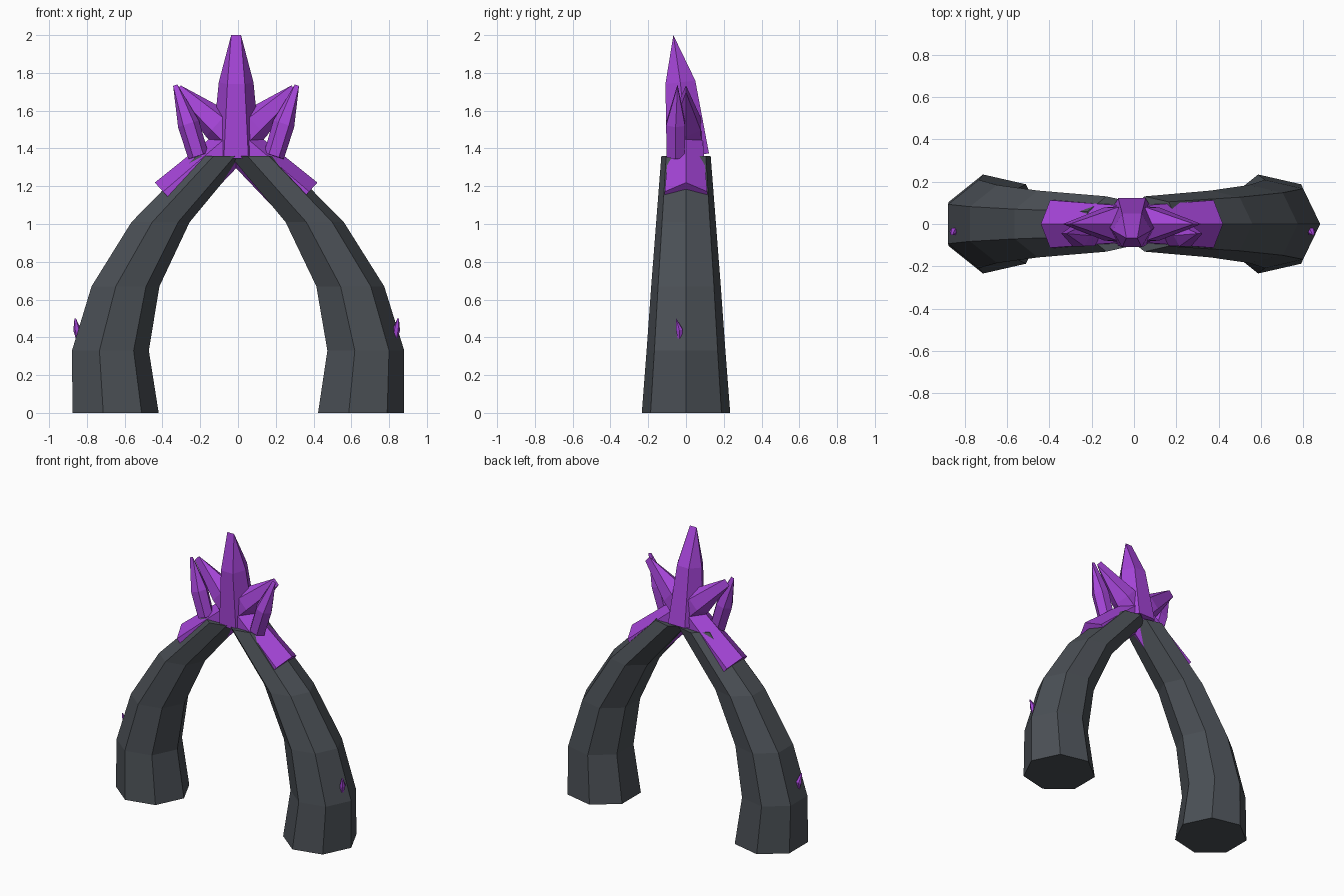
import bpy, bmesh, math
from mathutils import Vector

if "Cube" in bpy.data.objects:
    bpy.data.objects.remove(bpy.data.objects["Cube"])

def material(name, rgb):
    m = bpy.data.materials.new(name)
    m.diffuse_color = (*rgb, 1)
    m.use_nodes = True
    m.node_tree.nodes["Principled BSDF"].inputs["Base Color"].default_value = m.diffuse_color
    return m

STONE = material("dark_stone", (0.07, 0.08, 0.092))
PURPLE = material("purple_crystal", (0.38, 0.06, 0.69))
CX = -0.01  # mirror plane of the arch

def loft(name, rings, mat):
    """Skin equal-length rings of points and cap both ends."""
    bm = bmesh.new()
    vs = [[bm.verts.new(p) for p in ring] for ring in rings]
    n = len(vs[0])
    for a, b in zip(vs, vs[1:]):
        for i in range(n):
            j = (i + 1) % n
            bm.faces.new((a[i], a[j], b[j], b[i]))
    bm.faces.new(vs[0][::-1])
    bm.faces.new(vs[-1])
    bmesh.ops.remove_doubles(bm, verts=bm.verts, dist=1e-4)
    bmesh.ops.recalc_face_normals(bm, faces=bm.faces)
    me = bpy.data.meshes.new(name)
    bm.to_mesh(me)
    bm.free()
    me.materials.append(mat)
    ob = bpy.data.objects.new(name, me)
    bpy.context.collection.objects.link(ob)
    return ob

def crystal(name, base, mid, tip, r0, r1, rt):
    """Six-sided crystal with a chisel-edged tip."""
    base, mid, tip = Vector(base), Vector(mid), Vector(tip)
    d = (tip - base).normalized()
    v = Vector((0, 1, 0))
    v = (v - d * v.dot(d)).normalized()
    u = v.cross(d)
    ang = [math.radians(60 * i) for i in range(6)]
    ring = lambda c, r: [c + u * r * math.cos(a) + v * r * math.sin(a) for a in ang]
    edge = [tip + u * math.copysign(rt, math.cos(a)) for a in ang]
    return loft(name, [ring(base, r0), ring(mid, r1), edge], PURPLE)

# Seven-sided curved legs: (centre offset, height, radius)
PATH = [(0.65, 0, 0.24), (0.676, 0.33, 0.214), (0.595, 0.67, 0.189),
        (0.408, 1.01, 0.162), (0.09, 1.36, 0.134)]
for side, s in (("left", -1), ("right", 1)):
    rings = [[(CX + s * x + r * math.cos(math.tau * i / 7), r * math.sin(math.tau * i / 7), z)
              for i in range(7)] for x, z, r in PATH]
    loft(side + "_leg", rings, STONE)

    # Long crossing crystal, base resting on this leg
    crystal(side + "_long_crystal", (CX + s * 0.343, 0, 1.123), (CX - s * 0.10, 0, 1.53),
            (CX - s * 0.31, 0, 1.715), 0.13, 0.09, 0.025)
    # Short upright crystal in front
    crystal(side + "_short_crystal", (CX + s * 0.20, -0.055, 1.36), (CX + s * 0.252, -0.055, 1.53),
            (CX + s * 0.322, -0.045, 1.735), 0.055, 0.058, 0.012)
    # Tiny shard on the outer face of the leg
    x = 0.838 if s > 0 else -0.852
    crystal(side + "_leg_shard", (x - s * 0.008, -0.033, 0.385), (x, -0.035, 0.44),
            (x + s * 0.01, -0.052, 0.5), 0.012, 0.02, 0.004)

# Tall central crystal leaning forward
crystal("centre_crystal", (CX, 0.01, 1.36), (CX, -0.03, 1.75), (CX, -0.067, 2.0),
        0.13, 0.092, 0.026)
